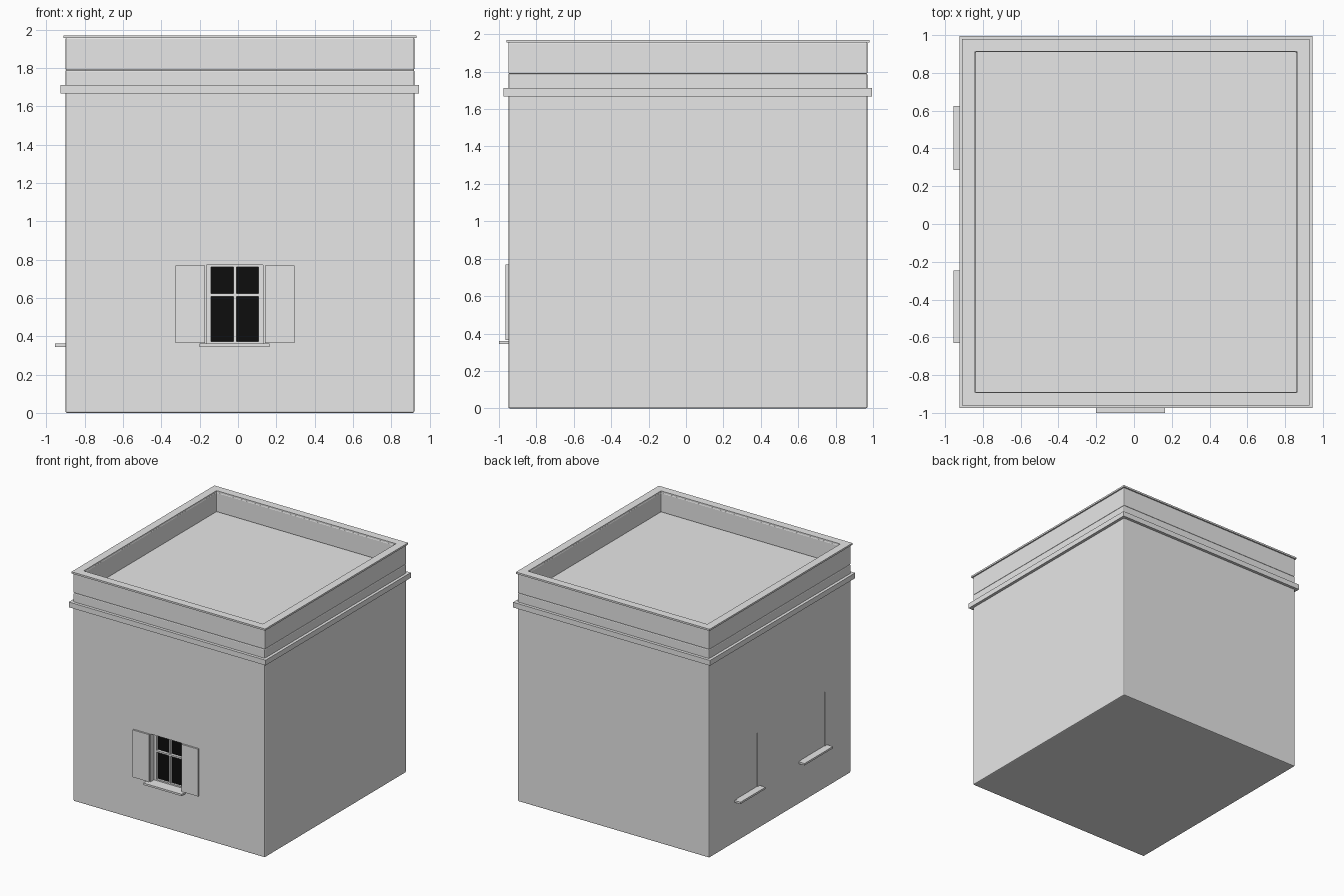
import bpy
import bmesh

if "Cube" in bpy.data.objects:
    bpy.data.objects.remove(bpy.data.objects["Cube"])


def material(name, value):
    m = bpy.data.materials.new(name)
    m.diffuse_color = (value, value, value, 1)
    m.use_nodes = True
    m.node_tree.nodes["Principled BSDF"].inputs["Base Color"].default_value = m.diffuse_color
    return m


PLASTER = material("grey plaster", 0.8)
GLASS = material("black glass", 0.004)

# Wall faces
X0, X1, Y0, Y1 = -0.90, 0.92, -0.95, 0.97


def finish(name, bm, mat, bevel=0):
    bmesh.ops.recalc_face_normals(bm, faces=bm.faces)
    me = bpy.data.meshes.new(name)
    bm.to_mesh(me)
    bm.free()
    ob = bpy.data.objects.new(name, me)
    bpy.context.collection.objects.link(ob)
    me.materials.append(mat)
    if bevel:
        mod = ob.modifiers.new("soft_edges", 'BEVEL')
        mod.width = bevel
        mod.segments = 2
    return ob


def box(name, x, y, z, mat=PLASTER, bevel=0):
    bm = bmesh.new()
    bmesh.ops.create_cube(bm, size=1)
    for v in bm.verts:
        v.co = [r[0] if c < 0 else r[1] for r, c in zip((x, y, z), v.co)]
    return finish(name, bm, mat, bevel)


def ring(name, out, inward, z0, z1, bevel=0):
    """Rectangular band around the walls, from out beyond to inward behind them."""
    bm = bmesh.new()
    loops = []
    for d, z in ((out, z0), (out, z1), (-inward, z1), (-inward, z0)):
        loops.append([bm.verts.new((x, y, z)) for x, y in (
            (X0 - d, Y0 - d), (X1 + d, Y0 - d), (X1 + d, Y1 + d), (X0 - d, Y1 + d))])
    for i in range(4):
        a, b = loops[i], loops[(i + 1) % 4]
        for j in range(4):
            k = (j + 1) % 4
            bm.faces.new((a[j], a[k], b[k], b[j]))
    return finish(name, bm, PLASTER, bevel)


def cut(target, cutter):
    cutter.hide_render = True
    cutter.hide_viewport = True
    mod = target.modifiers.new(cutter.name, 'BOOLEAN')
    mod.operation = 'DIFFERENCE'
    mod.solver = 'EXACT'
    mod.object = cutter


# Main block, parapet and mouldings
walls = box("walls", (X0, X1), (Y0, Y1), (0, 1.79), bevel=0.008)
ring("parapet", 0, 0.06, 1.788, 1.957, bevel=0.006)
ring("parapet_cap", 0.01, 0.058, 1.955, 1.97)
ring("cornice", 0.025, 0.03, 1.667, 1.712)

# Front window: opening, glass, frame and glazing bars
cut(walls, box("front_opening_cutter", (-0.165, 0.13), (-1.1, -0.88), (0.36, 0.772)))
box("front_glass", (-0.165, 0.13), (-0.886, -0.881), (0.36, 0.772), GLASS)
FRAME_Y = (-0.905, -0.884)
for side, x in (("left", (-0.165, -0.14)), ("right", (0.108, 0.13))):
    box(f"front_frame_{side}", x, FRAME_Y, (0.36, 0.772))
for side, z in (("bottom", (0.36, 0.372)), ("top", (0.762, 0.772))):
    box(f"front_frame_{side}", (-0.14, 0.108), FRAME_Y, z)
box("front_mullion", (-0.024, -0.008), FRAME_Y, (0.372, 0.762))
box("front_transom", (-0.14, 0.108), (-0.91, -0.884), (0.608, 0.622))

# Shutters and front sill
box("shutter_left", (-0.325, -0.172), (-0.965, -0.945), (0.364, 0.77))
box("shutter_right", (0.14, 0.295), (-0.965, -0.945), (0.364, 0.77))
box("front_sill", (-0.2, 0.165), (-1.0, -0.90), (0.345, 0.361))

# Two blind windows with sills on the left wall
for name, a, b in (("rear", 0.285, 0.625), ("fore", -0.63, -0.245)):
    cut(walls, box(f"blind_window_{name}_cutter", (-1.1, X0 + 0.006),
                   (a + 0.03, b - 0.03), (0.355, 0.825)))
    box(f"side_sill_{name}", (-0.955, -0.885), (a, b), (0.345, 0.361))
